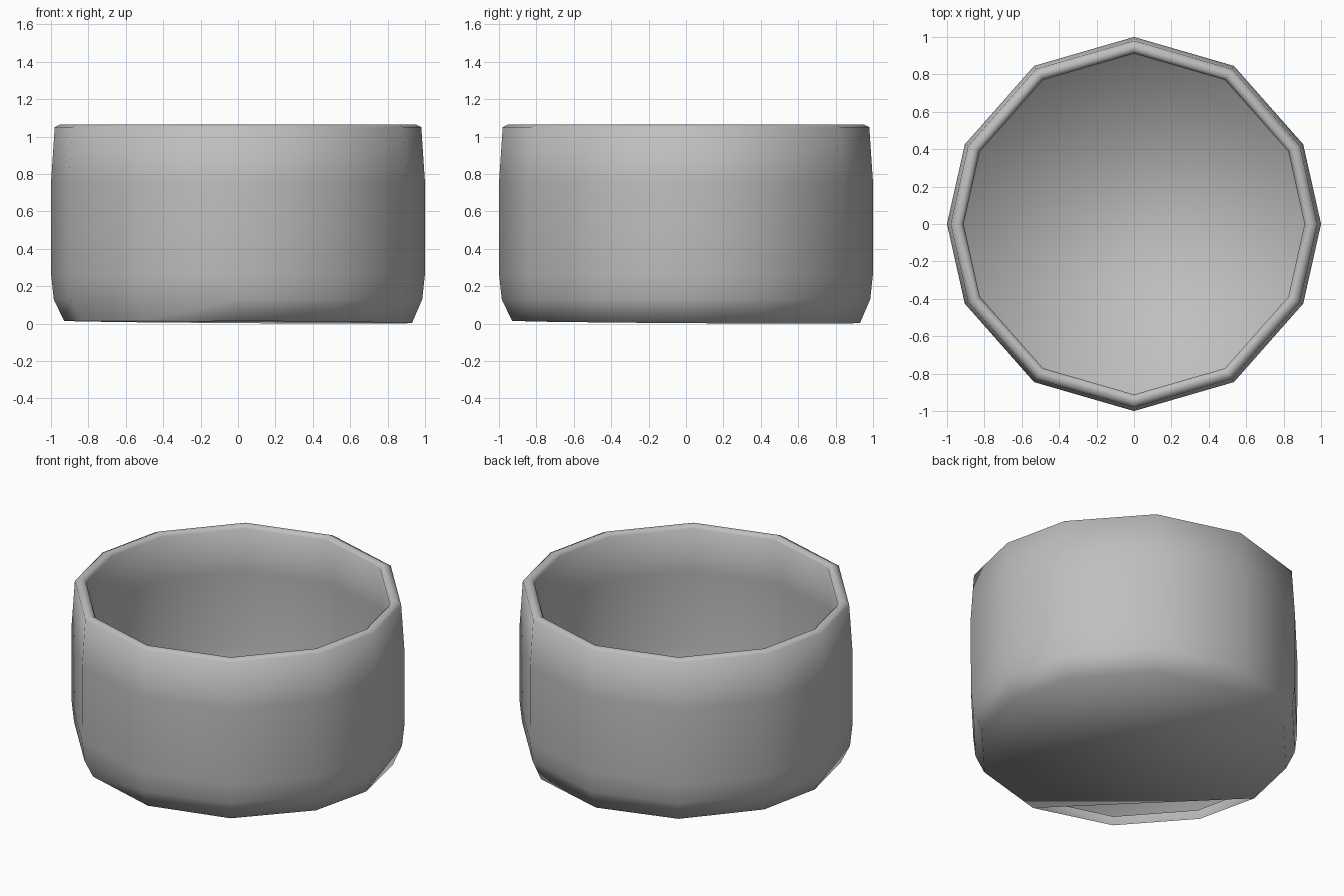
import bpy
import bmesh
import math

cube = bpy.data.objects.get("Cube")
if cube:
    bpy.data.objects.remove(cube, do_unlink=True)

# Plain grey material
grey = bpy.data.materials.new("plain_grey")
grey.use_nodes = True
colour = (0.52, 0.52, 0.52, 1)
grey.diffuse_color = colour
grey.node_tree.nodes["Principled BSDF"].inputs["Base Color"].default_value = colour

# Twelve slightly uneven corner directions, mirrored from one quarter
corners = [0, 25.2, 57.7, 90]
corners += [180 - a for a in reversed(corners[:-1])]
corners += [180 + a for a in corners[1:-1]]

# Profile (radius, height): outer wall, rounded rim, inner wall, floor
outer = [(0.93, 0.0), (0.985, 0.13), (0.999, 0.26), (1.0, 0.75), (0.98, 1.05)]
rim = [(0.95, 1.065), (0.93, 1.062), (0.912, 1.045)]
inner = [(0.94, 0.75), (0.94, 0.26), (0.93, 0.14), (0.905, 0.06)]


def ring(bm, radius, height, tilted=False):
    verts = []
    for a in corners:
        x = radius * math.cos(math.radians(a))
        y = radius * math.sin(math.radians(a))
        z = 0.0085 * (1 - (x + y) / 1.3) if tilted else height
        verts.append(bm.verts.new((x, y, max(z, 0))))
    return verts


# Bowl shell: the underside leans slightly, the inner floor is level
bm = bmesh.new()
rings = [ring(bm, r, z, i == 0) for i, (r, z) in enumerate(outer + rim + inner)]
count = len(corners)
for low, high in zip(rings, rings[1:]):
    for i in range(count):
        j = (i + 1) % count
        bm.faces.new((low[i], low[j], high[j], high[i]))
bm.faces.new(rings[-1])

# Underside, left open along one chord between the left and front corners
chord = [v for v, a in zip(rings[0], corners) if not 180 < a < 270]
bm.faces.new(list(reversed(chord)))

for face in bm.faces:
    face.smooth = True

mesh = bpy.data.meshes.new("bowl")
bm.to_mesh(mesh)
bm.free()
mesh.materials.append(grey)
bowl = bpy.data.objects.new("bowl", mesh)
bpy.context.collection.objects.link(bowl)
